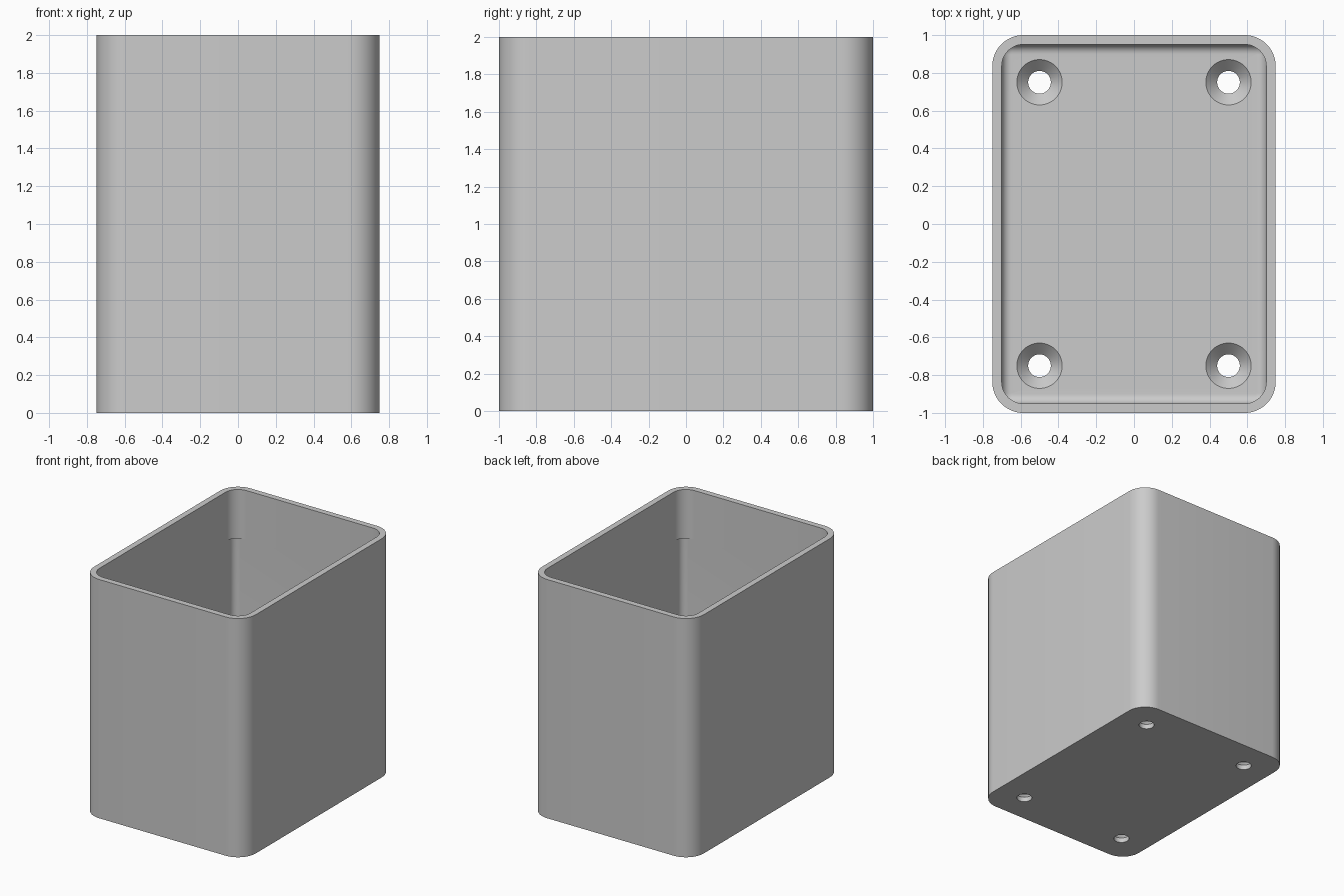
import bpy, bmesh
from math import sin, cos, pi, radians

cube = bpy.data.objects.get("Cube")
if cube:
    bpy.data.objects.remove(cube, do_unlink=True)

HX, HY, HEIGHT = 0.75, 1.0, 2.0
WALL, FLOOR, FILLET = 0.05, 0.1, 0.05
OUTER_R, RIM_R, LOWER_R = 0.165, 0.115, 0.055
STEP_Z = 1.59
SEG = 12

grey = bpy.data.materials.new("light grey")
grey.use_nodes = True
colour = (0.6, 0.6, 0.6, 1)
grey.diffuse_color = colour
grey.node_tree.nodes["Principled BSDF"].inputs["Base Color"].default_value = colour


def finish(bm, name):
    bmesh.ops.recalc_face_normals(bm, faces=bm.faces)
    mesh = bpy.data.meshes.new(name)
    bm.to_mesh(mesh)
    bm.free()
    mesh.materials.append(grey)
    obj = bpy.data.objects.new(name, mesh)
    bpy.context.collection.objects.link(obj)
    return obj


def rounded_ring(bm, inset, r, z):
    """Rounded rectangle of vertices at height z."""
    ring = []
    for k, (sx, sy) in enumerate([(1, 1), (-1, 1), (-1, -1), (1, -1)]):
        for i in range(SEG + 1):
            a = (k + i / SEG) * pi / 2
            ring.append(bm.verts.new((sx * (HX - inset - r) + r * cos(a),
                                      sy * (HY - inset - r) + r * sin(a), z)))
    return ring


def circle_ring(bm, x, y, r, z, n=48):
    return [bm.verts.new((x + r * cos(2 * pi * i / n), y + r * sin(2 * pi * i / n), z))
            for i in range(n)]


def skin(bm, rings):
    """Join the rings in order and cap both ends."""
    for a, b in zip(rings, rings[1:]):
        n = len(a)
        for i in range(n):
            j = (i + 1) % n
            bm.faces.new((a[i], a[j], b[j], b[i]))
    bm.faces.new(rings[0])
    bm.faces.new(rings[-1])


# Open box: outside, rim, upper cavity, tighter lower corners, filleted floor
bm = bmesh.new()
levels = [(0, OUTER_R, 0), (0, OUTER_R, HEIGHT),
          (WALL, RIM_R, HEIGHT), (WALL, RIM_R, STEP_Z), (WALL, LOWER_R, STEP_Z)]
for i in range(9):
    a = i / 8 * pi / 2
    d = FILLET * (1 - cos(a))
    levels.append((WALL + d, LOWER_R - d, FLOOR + FILLET * (1 - sin(a))))
skin(bm, [rounded_ring(bm, *level) for level in levels])
box = finish(bm, "open_box")

# Countersunk screw holes in the floor
bm = bmesh.new()
for x in (-0.5, 0.5):
    for y in (-0.75, 0.75):
        skin(bm, [circle_ring(bm, x, y, r, z) for r, z in
                  [(0.06, -0.1), (0.06, 0.04), (0.12, FLOOR), (0.12, FLOOR + 0.1)]])
cutter = finish(bm, "screw_hole_cutter")
cutter.hide_render = True

bpy.ops.object.select_all(action="DESELECT")
box.select_set(True)
bpy.context.view_layer.objects.active = box
mod = box.modifiers.new("screw_holes", "BOOLEAN")
mod.operation = "DIFFERENCE"
mod.solver = "EXACT"
mod.object = cutter
bpy.ops.object.modifier_apply(modifier=mod.name)
bpy.data.objects.remove(cutter, do_unlink=True)
bpy.ops.object.shade_smooth_by_angle(angle=radians(30))
